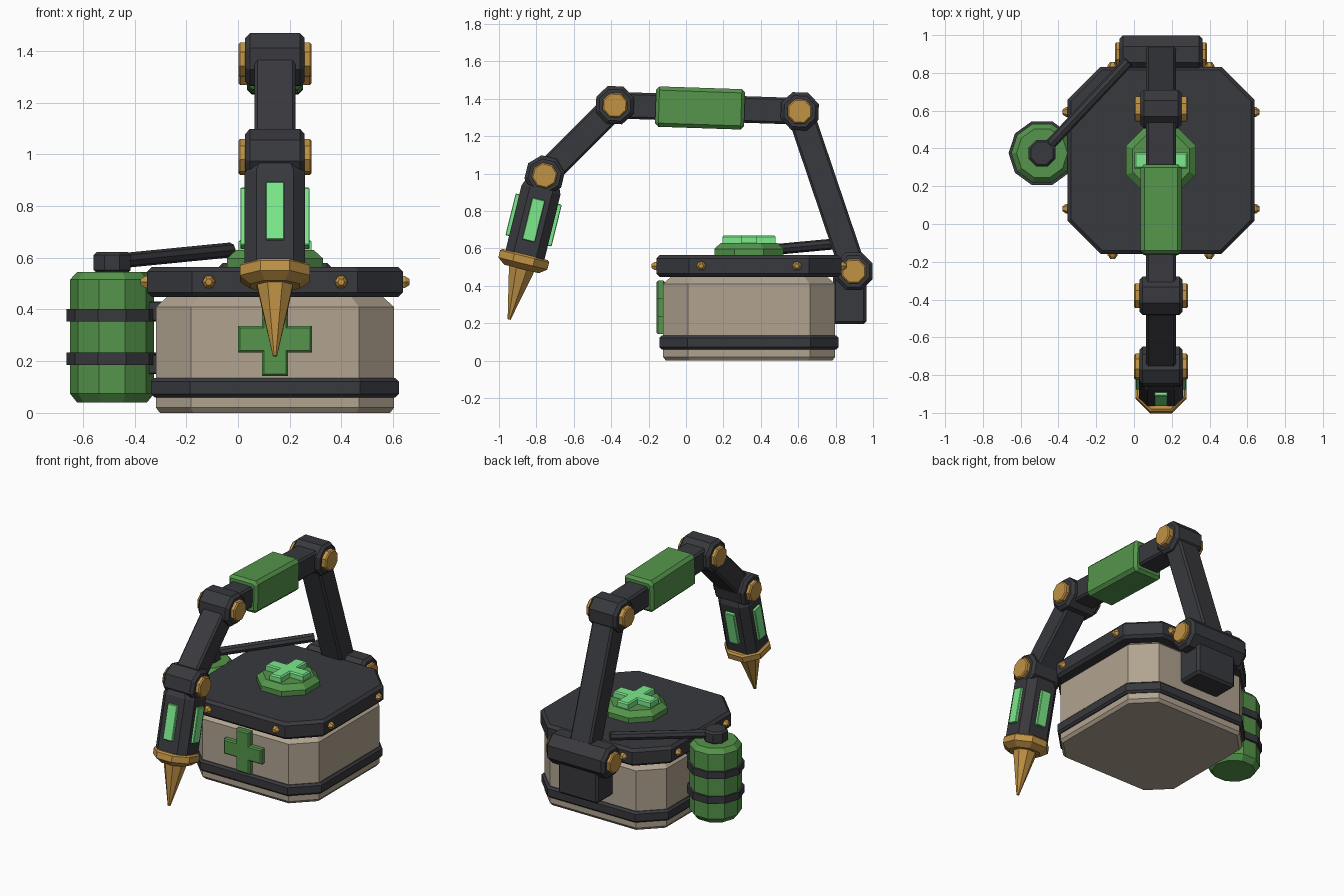
import bpy, bmesh
from math import pi, cos, sin, radians
from mathutils import Matrix, Vector

if "Cube" in bpy.data.objects:
    bpy.data.objects.remove(bpy.data.objects["Cube"])

CX, CY = 0.143, 0.337          # centre of the case


def material(name, rgb):
    m = bpy.data.materials.new(name)
    m.diffuse_color = (*rgb, 1)
    m.use_nodes = True
    m.node_tree.nodes["Principled BSDF"].inputs["Base Color"].default_value = m.diffuse_color
    return m


DARK = material("dark_metal", (0.04, 0.041, 0.048))
TAN = material("tan_shell", (0.44, 0.37, 0.28))
GREEN = material("green_paint", (0.09, 0.30, 0.07))
GLOW = material("glow_green", (0.20, 0.82, 0.26))
GOLD = material("gold_metal", (0.53, 0.29, 0.06))


# cross-sections
def ngon(r, n=8, phase=0.0):
    return [(r * cos(2 * pi * i / n + phase), r * sin(2 * pi * i / n + phase)) for i in range(n)]


def octagon(apothem):
    return ngon(apothem / cos(pi / 8), 8, pi / 8)


def rect(hx, hy, c):
    return [(hx, c - hy), (hx, hy - c), (hx - c, hy), (c - hx, hy),
            (-hx, hy - c), (-hx, c - hy), (c - hx, -hy), (hx - c, -hy)]


def plus(l, w):
    return [(l, -w), (l, w), (w, w), (w, l), (-w, l), (-w, w),
            (-l, w), (-l, -w), (-w, -w), (-w, -l), (w, -l), (w, -w)]


def loft(name, rings, mat, mtx=Matrix()):
    """Skin a list of (section, z) rings and cap both ends."""
    bm = bmesh.new()
    loops = [[bm.verts.new((x, y, z)) for x, y in sec] for sec, z in rings]
    n = len(loops[0])
    for a, b in zip(loops, loops[1:]):
        for i in range(n):
            j = (i + 1) % n
            bm.faces.new((a[i], a[j], b[j], b[i]))
    bm.faces.new(loops[0][::-1])
    bm.faces.new(loops[-1])
    bmesh.ops.recalc_face_normals(bm, faces=bm.faces)
    me = bpy.data.meshes.new(name)
    bm.to_mesh(me)
    bm.free()
    me.materials.append(mat)
    ob = bpy.data.objects.new(name, me)
    ob.matrix_world = mtx
    bpy.context.collection.objects.link(ob)
    return ob


def bevelled(name, sec, z0, z1, b, mat, mtx=Matrix()):
    """Prism whose end edges are chamfered; sec(inset) gives the section."""
    return loft(name, [(sec(b), z0), (sec(0), z0 + b), (sec(0), z1 - b), (sec(b), z1)], mat, mtx)


def block(name, hx, hy, c, z0, z1, b, mat, mtx=Matrix()):
    return bevelled(name, lambda i: rect(hx - i, hy - i, max(c - 0.59 * i, 0.002)), z0, z1, b, mat, mtx)


def frame(origin, z, x=(1, 0, 0)):
    z, x = Vector(z).normalized(), Vector(x).normalized()
    y = z.cross(x)
    m = Matrix((x, y, z)).transposed().to_4x4()
    m.translation = origin
    return m


at = lambda x, y, z=0: Matrix.Translation((x, y, z))
case = at(CX, CY)

# case body, lower band, lid
loft("case_body", [(rect(0.445, 0.445, 0.13), 0), (rect(0.46, 0.46, 0.135), 0.02),
                   (rect(0.46, 0.46, 0.135), 0.41), (rect(0.41, 0.41, 0.12), 0.455)], TAN, case)
block("case_band", 0.479, 0.479, 0.15, 0.06, 0.135, 0.013, DARK, case)
block("case_lid", 0.495, 0.495, 0.175, 0.448, 0.564, 0.018, DARK, case)

# lid bolts, two per side
for side in range(4):
    for s in (-1, 1):
        m = case @ Matrix.Rotation(side * pi / 2, 4, 'Z') @ frame((s * 0.256, -0.485, 0.506), (0, -1, 0))
        loft("lid_bolt", [(ngon(0.026, 6), 0), (ngon(0.026, 6), 0.018), (ngon(0.013, 6), 0.036)], GOLD, m)

# front cross emblem, top medallion with glowing cross
bevelled("front_cross", lambda i: plus(0.143 - i, 0.051 - i), 0, 0.045, 0.008, GREEN,
         frame((CX, CY - 0.45, 0.285), (0, -1, 0)))
loft("medallion", [(octagon(0.185), 0.56), (octagon(0.185), 0.598), (octagon(0.15), 0.63)], GREEN, case)
bevelled("medallion_cross", lambda i: plus(0.141 - i, 0.042 - i), 0.62, 0.67, 0.008, GLOW, case)

# side canister with straps, cap, brackets and hose
can = at(-0.487, 0.375)
loft("canister", [(ngon(0.135, 10), 0.04), (ngon(0.163, 10), 0.075),
                  (ngon(0.163, 10), 0.515), (ngon(0.135, 10), 0.545)], GREEN, can)
for z in (0.185, 0.353):
    loft("canister_strap", [(ngon(0.177, 10), z), (ngon(0.177, 10), z + 0.048)], DARK, can)
for z in (0.15, 0.355):
    block("canister_bracket", 0.06, 0.06, 0.004, z, z + 0.075, 0.004, DARK, at(-0.345, 0.375))
bevelled("canister_cap", lambda i: octagon(0.071 - i), 0.54, 0.623, 0.012, DARK, can)
p, q = Vector((-0.487, 0.375, 0.585)), Vector((-0.03, 0.86, 0.63))
d = q - p
loft("hose", [(ngon(0.029, 8), 0), (ngon(0.029, 8), d.length)], DARK, frame(p, d, (-d.y, d.x, 0)))

# arm joints (y, z, barrel half width, tilt)
HIP, SHOULDER, ELBOW, WRIST = [Vector((CX, y, z)) for y, z in
                               ((0.897, 0.478), (0.608, 1.333), (-0.38, 1.366), (-0.756, 0.99))]
TIP = Vector((CX, -0.946, 0.22))
for name, pos, half, cap, tilt in (("hip", HIP, 0.22, 0.243, 0), ("shoulder", SHOULDER, 0.108, 0.141, -2),
                                   ("elbow", ELBOW, 0.115, 0.142, -2), ("wrist", WRIST, 0.115, 0.142, -14)):
    m = at(*pos) @ Matrix.Rotation(radians(tilt), 4, 'X') @ frame((0, 0, 0), (1, 0, 0), (0, 1, 0))
    bevelled(name + "_joint", lambda i: octagon(0.101 - i), -half, half, 0.018, DARK, m)
    bevelled(name + "_pin", lambda i: octagon(0.065 - i), -cap, cap, 0.007, GOLD, m)

# mount behind the case
block("hip_mount", 0.15, 0.09, 0.015, 0.195, 0.48, 0.015, DARK, at(CX, 0.875))

# arm links and green sleeve
for name, a, b in (("lower_link", HIP, SHOULDER), ("upper_link", SHOULDER, ELBOW), ("fore_link", ELBOW, WRIST)):
    block(name, 0.079, 0.071, 0.012, 0, (b - a).length, 0.01, DARK, frame(a, b - a))
d = ELBOW - SHOULDER
block("arm_sleeve", 0.108, 0.108, 0.02, 0.295, 0.771, 0.018, GREEN, frame(SHOULDER, d))

# tool head: housing, glow panels, collar, spike
tool = frame(WRIST, TIP - WRIST)
loft("tool_housing", [(rect(0.075, 0.075, 0.03), 0.0), (rect(0.117, 0.107, 0.045), 0.08),
                      (rect(0.117, 0.107, 0.045), 0.46)], DARK, tool)
for i in range(4):
    out = 0.134 if i % 2 == 0 else 0.127
    m = tool @ Matrix.Rotation(i * pi / 2, 4, 'Z') @ at(out - 0.02, 0, 0.245)
    block("glow_panel", 0.02, 0.035, 0.003, -0.115, 0.115, 0.004, GLOW, m)
loft("tool_collar", [(octagon(0.124), 0.435), (octagon(0.135), 0.445), (octagon(0.135), 0.485),
                     (octagon(0.095), 0.515)], GOLD, tool)
loft("tool_spike", [(octagon(0.072), 0.49), (octagon(0.068), 0.52),
                    (octagon(0.008), (TIP - WRIST).length)], GOLD, tool)
